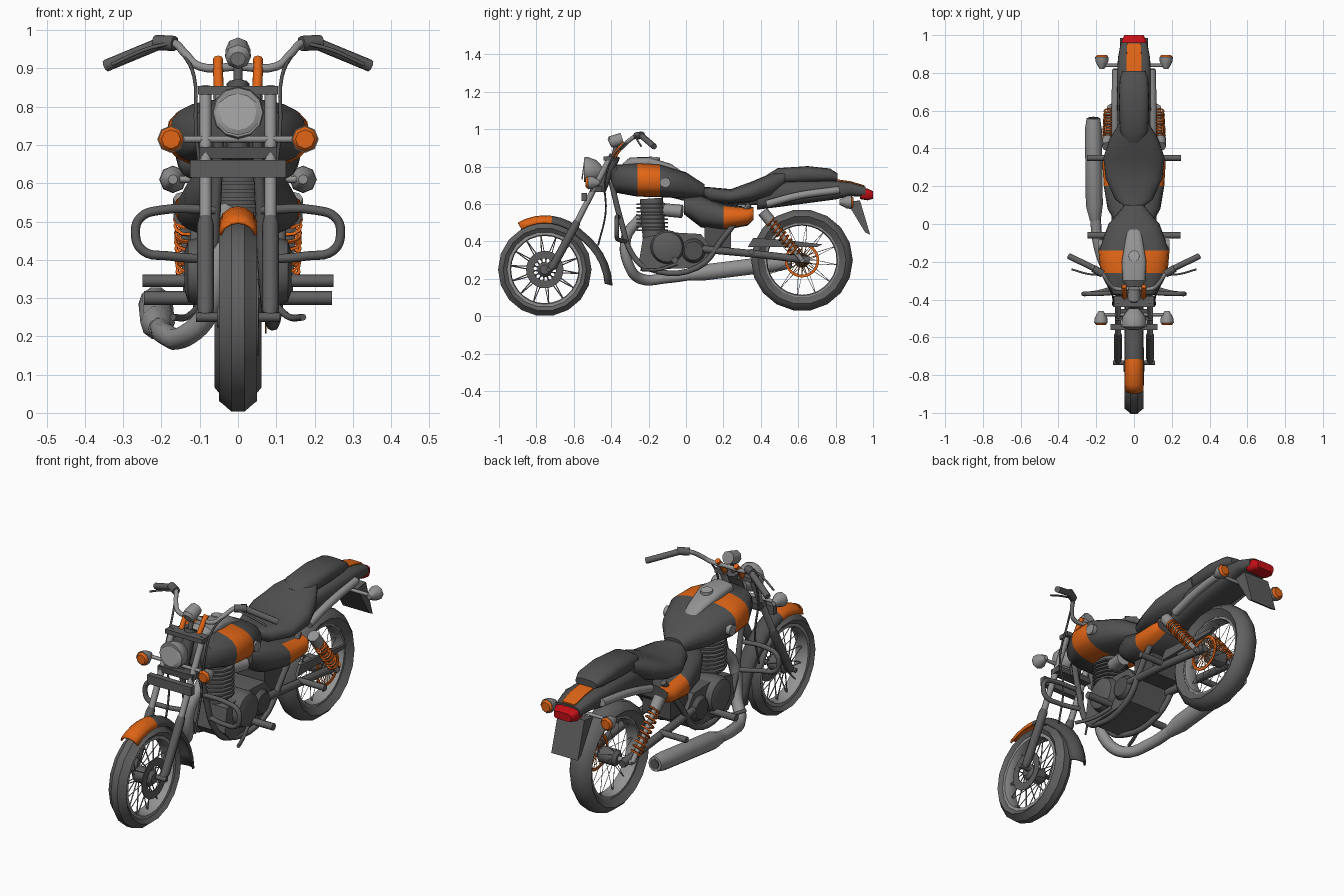
import bpy, bmesh, math
from mathutils import Vector

cube = bpy.data.objects.get("Cube")
if cube:
    bpy.data.objects.remove(cube)


def material(name, *rgb):
    m = bpy.data.materials.new(name)
    m.use_nodes = True
    m.diffuse_color = (*rgb, 1)
    m.node_tree.nodes["Principled BSDF"].inputs["Base Color"].default_value = (*rgb, 1)
    return m


rubber = material("rubber grey", .12, .12, .12)
dark = material("dark paint", .08, .08, .08)
iron = material("engine grey", .11, .11, .11)
chrome = material("light metal", .29, .29, .29)
glass = material("lamp glass", .36, .36, .36)
orange = material("orange", .75, .13, .008)
red = material("red", .55, .005, .008)


def finish(name, me, mats, angle=40):
    for m in mats:
        me.materials.append(m)
    me.shade_smooth()
    me.set_sharp_from_angle(angle=math.radians(angle))
    ob = bpy.data.objects.new(name, me)
    bpy.context.collection.objects.link(ob)
    return ob


def skin(name, rings, mat, closed=True, loop=False, accent=None, rule=None):
    """Bridge rings of points; faces that satisfy rule get the accent colour."""
    bm = bmesh.new()
    vs = [[bm.verts.new(p) for p in r] for r in rings]
    for a, b in zip(vs, vs[1:] + (vs[:1] if loop else [])):
        n = len(a)
        for i in range(n if closed else n - 1):
            j = (i + 1) % n
            bm.faces.new((a[i], a[j], b[j], b[i]))
    if closed and not loop:
        bm.faces.new(vs[0])
        bm.faces.new(vs[-1])
    bmesh.ops.recalc_face_normals(bm, faces=bm.faces)
    for f in bm.faces:
        if rule and rule(f.calc_center_median()):
            f.material_index = 1
    me = bpy.data.meshes.new(name)
    bm.to_mesh(me)
    bm.free()
    return finish(name, me, [mat, accent] if accent else [mat])


def loft(name, stations, mat, power=.75, segs=20, **kw):
    """Rounded body along y from (y, z, half width, half height)."""
    def bend(v):
        return math.copysign(abs(v) ** power, v)
    turn = [math.tau * i / segs for i in range(segs)]
    rings = [[(w * bend(math.cos(t)), y, z + h * bend(math.sin(t))) for t in turn]
             for y, z, w, h in stations]
    return skin(name, rings, mat, **kw)


def lathe(name, y, z, profile, mat, segs=20, loop=False):
    """Revolve (x, radius) pairs about an axis parallel to x."""
    turn = [math.tau * i / segs for i in range(segs)]
    return skin(name, [[(x, y + r * math.cos(t), z + r * math.sin(t)) for t in turn]
                       for x, r in profile], mat, loop=loop)


def slab(name, outline, x0, x1, mat):
    return skin(name, [[(x, y, z) for y, z in outline] for x in (x0, x1)], mat)


def box(name, centre, size, mat):
    x, y, z = centre
    w, d, h = (s / 2 for s in size)
    return slab(name, [(y - d, z - h), (y + d, z - h), (y + d, z + h), (y - d, z + h)],
                x - w, x + w, mat)


def tube(name, paths, radius, mat, radii=None, bend=True, sides=2):
    """Round tube along one path or several; radii scale each point."""
    if not isinstance(paths[0][0], (tuple, list, Vector)):
        paths = [paths]
    cu = bpy.data.curves.new(name, 'CURVE')
    cu.dimensions = '3D'
    cu.bevel_depth, cu.bevel_resolution = radius, sides
    cu.use_fill_caps, cu.resolution_u = True, 5
    for path in paths:
        smooth = bend and len(path) > 2
        sp = cu.splines.new('BEZIER' if smooth else 'POLY')
        pts = sp.bezier_points if smooth else sp.points
        pts.add(len(path) - 1)
        for i, (p, co) in enumerate(zip(pts, path)):
            p.co = co if smooth else (*co, 1)
            p.radius = radii[i] if radii else 1
            if smooth:
                p.handle_left_type = p.handle_right_type = 'AUTO'
    tmp = bpy.data.objects.new(name, cu)
    bpy.context.collection.objects.link(tmp)
    me = bpy.data.meshes.new_from_object(tmp.evaluated_get(bpy.context.evaluated_depsgraph_get()))
    bpy.data.objects.remove(tmp)
    me.materials.clear()
    return finish(name, me, [mat], 50)


def pair(name, path, *args, **kw):
    for side, s in (("left_", 1), ("right_", -1)):
        tube(side + name, [(s * x, y, z) for x, y, z in path], *args, **kw)


# Wheels: tyre, rim, hub and wire spokes
def wheel(label, y, z, outer, inner, w, count, wire):
    mid = (outer + inner) / 2
    half = [(w * .6, inner), (w, mid), (w * .8, outer - .02), (w * .35, outer)]
    lathe(label + "_tyre", y, z, half + [(-x, r) for x, r in half[::-1]], rubber, 18, True)
    lathe(label + "_rim", y, z, [(.035, inner + .01), (.035, inner - .01), (.02, inner - .015),
          (-.02, inner - .015), (-.035, inner - .01), (-.035, inner + .01)], chrome, 28, True)
    lathe(label + "_hub", y, z, [(-.055, .025), (-.04, .04), (.04, .04), (.055, .025)], iron)
    spokes = []
    for i in range(count):
        t, u = math.tau * i / count, math.tau * (i + 1.5 * (-1) ** i) / count
        spokes.append([((-1) ** i * .035, y + .035 * math.cos(t), z + .035 * math.sin(t)),
                       (0, y + inner * math.cos(u), z + inner * math.sin(u))])
    tube(label + "_spokes", spokes, wire, chrome, sides=0)


FY, FZ, RY, RZ = -.755, .25, .62, .3
wheel("front", FY, FZ, .25, .195, .05, 28, .003)
wheel("rear", RY, RZ, .272, .2, .062, 24, .0015)
lathe("front_brake_disc", FY, FZ, [(.05, .1), (.054, .1), (.054, .06), (.05, .06)], iron, 28, True)
lathe("sprocket", RY, RZ, [(.07, .092), (.075, .092), (.075, .078), (.07, .078)], orange, 28, True)
tube("sprocket_arms", [[(.072, RY, RZ), (.072, RY + .08 * math.cos(t), RZ + .08 * math.sin(t))]
     for t in [math.tau * i / 20 for i in range(20)]], .002, orange, sides=0)

# Front mudguard, flared at the tail
arc = []
for i in range(15):
    a = math.radians(120 - i * 9.5)
    flare = .008 * max(0, i - 8) ** 1.3
    arc.append([(x, FY + r * math.cos(a), FZ + r * math.sin(a)) for x, r in
                [(k * .05, .25 + .04 * (1 - k * k) ** .6 + flare) for k in (-1, -.8, -.4, 0, .4, .8, 1)]])
guard = skin("front_mudguard", arc, dark, closed=False, accent=orange, rule=lambda c: c.y < -.71)
guard.modifiers.new("thickness", 'SOLIDIFY').thickness = .008

# Fork, clamps and crossbar
pair("fork_leg", [(.085, -.73, .25), (.085, -.71, .27), (.085, -.59, .49), (.085, -.58, .51)],
     .022, iron, radii=[.7, 1, 1, .8], bend=False)
pair("fork_tube", [(.085, -.59, .49), (.085, -.405, .85)], .016, chrome)
tube("front_axle", [(-.11, FY + .02, FZ), (.11, FY + .02, FZ)], .012, iron)
box("upper_clamp", (0, -.41, .843), (.21, .06, .022), iron)
box("lower_clamp", (0, -.48, .68), (.2, .06, .03), dark)
box("crossbar", (0, -.545, .638), (.25, .03, .045), iron)
tube("steering_stem", [(0, -.46, .67), (0, -.38, .86)], .03, dark)

# Headlamp, instrument and front indicators
tube("headlamp_shell", [(0, -.545, .785), (0, -.535, .785), (0, -.49, .775), (0, -.45, .77)],
     .068, chrome, radii=[.95, 1, .9, .45], bend=False, sides=4)
tube("headlamp_lens", [(0, -.552, .786), (0, -.545, .785)], .06, glass, radii=[.8, 1], sides=4)
tube("instrument", [(0, -.41, .925), (0, -.4, .93), (0, -.34, .95)], .034, chrome,
     radii=[.6, 1, .95], bend=False)
tube("instrument_stalk", [(0, -.39, .85), (0, -.37, .93)], .012, iron)


def indicator(label, x, y, z, out):
    pair(label + "_indicator_shell", [(x, y + out * .025, z), (x, y, z), (x, y - out * .04, z)],
         .036, chrome, radii=[1, .95, .35], bend=False)
    pair(label + "_indicator_lens", [(x, y + out * .036, z), (x, y + out * .025, z)],
         .033, orange, radii=[.75, 1])
    tube(label + "_indicator_bar", [(-x, y - out * .02, z), (x, y - out * .02, z)], .009, chrome)


indicator("front", .175, -.5, .715, -1)
indicator("rear", .17, .86, .61, 1)

# Handlebar, grips, levers, risers and cables
pair("handlebar", [(0, -.34, .905), (.1, -.34, .905), (.135, -.31, .935), (.17, -.26, .967),
                   (.22, -.23, .965)], .011, chrome)
pair("grip", [(.2, -.24, .967), (.345, -.17, .907)], .016, rubber)
pair("switch_box", [(.165, -.265, .965), (.215, -.235, .968)], .02, iron)
pair("lever", [(.18, -.27, .965), (.24, -.265, .95), (.33, -.24, .91)], .005, iron)
pair("riser", [(.05, -.39, .845), (.052, -.36, .89), (.052, -.33, .925)], .013, orange)
pair("cable", [(.15, -.29, .95), (.115, -.37, .88), (.11, -.43, .74), (.09, -.43, .55),
               (.085, -.47, .38)], .005, dark)

# Tank with a light centre panel
loft("tank", [(-.4, .735, .05, .045), (-.37, .735, .12, .075), (-.26, .73, .178, .09),
              (-.14, .725, .188, .088), (0, .7, .135, .07), (.1, .67, .05, .035)],
     dark, accent=orange, rule=lambda c: -.26 < c.y < -.14)
loft("tank_panel", [(-.34, .8, .03, .015), (-.3, .82, .06, .03), (-.2, .825, .065, .026),
                    (-.08, .79, .045, .025), (.06, .705, .022, .012)], chrome)
lathe("filler_cap", -.16, .75, [(-.002, .001), (.002, .001)], chrome)
tube("fuel_lid", [(0, -.17, .83), (0, -.168, .852)], .03, glass)
pair("tank_badge", [(.165, -.11, .715), (.188, -.11, .715)], .028, chrome)

# Seats, tail and side covers
loft("rider_seat", [(.08, .67, .03, .02), (.13, .65, .1, .04), (.24, .64, .15, .04),
                    (.35, .665, .162, .055), (.45, .7, .13, .062), (.53, .74, .08, .04)], dark)
loft("pillion_seat", [(.43, .73, .04, .025), (.49, .75, .075, .042), (.65, .758, .08, .045),
                      (.77, .755, .075, .035), (.81, .745, .06, .02)], dark)
loft("rear_mudguard", [(.38, .62, .08, .05), (.5, .655, .088, .07), (.8, .675, .09, .05),
                       (.88, .68, .085, .037), (.96, .665, .07, .028)], dark, power=.6)
loft("tail_stripe", [(.81, .726, .04, .006), (.88, .716, .04, .006), (.955, .694, .036, .006)],
     orange, power=.3)
loft("tail_lamp", [(.93, .655, .066, .028), (.97, .652, .066, .032), (1, .648, .05, .02)],
     red, power=.5)
slab("plate_holder", [(.86, .61), (.93, .62), (.985, .435), (.957, .45)], -.075, .075, iron)
pair("tail_strut", [(.1, .43, .6), (.1, .6, .645), (.095, .82, .675)], .02, chrome)
loft("side_covers", [(-.01, .59, .09, .045), (.08, .56, .14, .085), (.2, .53, .16, .07),
                     (.33, .535, .168, .05), (.36, .55, .15, .035)], dark,
     accent=orange, rule=lambda c: c.y > .2 and abs(c.x) > .1)

# Engine: crankcase, finned cylinder, covers and intake
slab("crankcase", [(-.25, .3), (-.23, .42), (-.1, .45), (.08, .44), (.14, .36), (.08, .26),
                   (-.2, .25)], -.1, .1, iron)
lathe("clutch_covers", -.1, .37, [(-.14, .05), (-.13, .08), (-.1, .09), (.1, .09), (.13, .08),
                                  (.14, .05)], iron)
lathe("gear_covers", .04, .35, [(-.12, .05), (-.1, .065), (.1, .065), (.12, .05)], dark)
tube("cylinder", [(0, -.17, .42), (0, -.185, .63)], .062, iron, sides=4)
for i in range(8):
    z = .455 + i * .02
    tube("cooling_fin", [(0, -.18, z), (0, -.18, z + .009)], .088, iron, sides=3)
tube("intake", [(.03, -.12, .57), (.05, -.02, .56)], .035, chrome)
box("battery_case", (0, .17, .44), (.16, .14, .16), dark)

# Frame, crash bars, swingarm and pegs
pair("frame_tube", [(.05, -.4, .72), (.06, -.35, .52), (.07, -.28, .32), (.08, -.2, .255),
                    (.1, .06, .26), (.11, .2, .42), (.11, .34, .6)], .015, iron)
tube("backbone", [(0, -.4, .76), (0, .1, .62), (0, .45, .62)], .022, dark)
pair("crash_bar", [(.06, -.36, .53), (.2, -.37, .53), (.255, -.37, .51), (.268, -.37, .47),
                   (.25, -.37, .425), (.18, -.36, .41), (.06, -.32, .4)], .012, iron)
pair("swingarm", [(.1, .08, .36), (.105, .35, .335), (.1, RY + .04, RZ)], .02, iron)
tube("rear_axle", [(-.13, RY, RZ), (.13, RY, RZ)], .014, chrome)
slab("chain_guard", [(.33, .37), (.36, .42), (.55, .405), (.73, .385), (.7, .37)], .09, .105, iron)
pair("rider_peg", [(.1, -.06, .3), (.245, -.06, .3)], .018, rubber)
pair("pillion_peg", [(.1, .35, .345), (.25, .35, .345)], .016, rubber)
pair("pedal", [(.1, -.05, .28), (.135, -.15, .25), (.17, -.24, .25)], .009, iron)

# Rear shocks: damper, coil spring and upper can
top, low = Vector((.14, .41, .56)), Vector((.13, .62, .3))
axis = low - top
u = axis.cross((1, 0, 0)).normalized()
v = axis.cross(u).normalized()
coil = [top + axis * (.15 + .72 * i / 90) + .027 * (u * math.cos(i * .68) + v * math.sin(i * .68))
        for i in range(91)]
pair("damper", [top, low], .013, chrome)
pair("spring", coil, .0055, orange, bend=False, sides=0)
pair("shock_can", [top, top + axis * .2], .03, chrome)

# Exhaust header and muffler
tube("exhaust_header", [(-.03, -.24, .53), (-.05, -.32, .42), (-.08, -.3, .26), (-.14, -.24, .2),
                        (-.19, -.1, .205), (-.205, .05, .225)], .029, chrome)
tube("muffler", [(-.205, .02, .22), (-.21, .1, .235), (-.215, .5, .285), (-.215, .56, .292)],
     .045, chrome, radii=[.65, 1, 1, .8], bend=False, sides=3)
tube("muffler_outlet", [(-.215, .54, .29), (-.215, .565, .293)], .025, dark)
